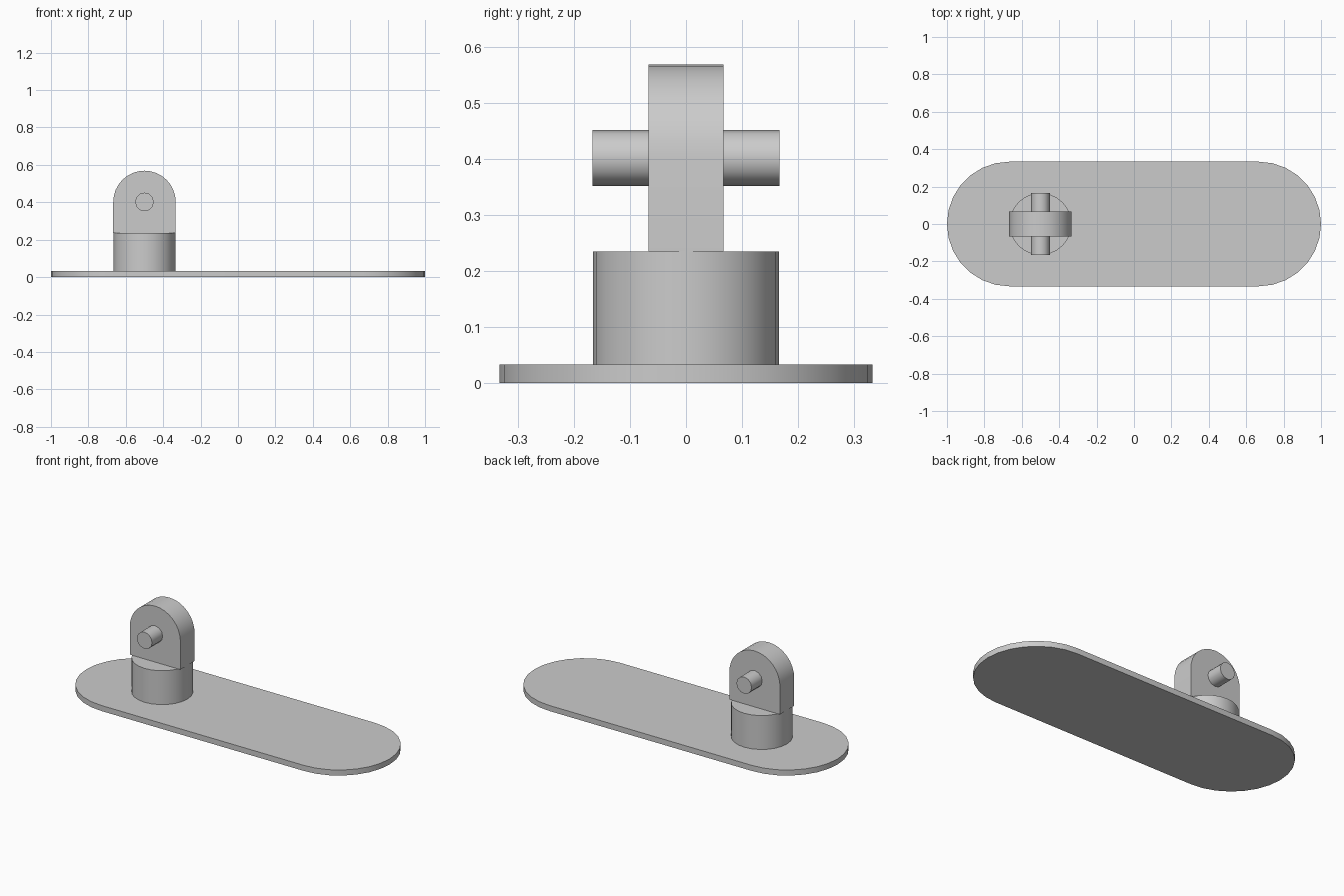
import bpy, bmesh
from math import cos, sin, pi, radians
from mathutils import Matrix

cube = bpy.data.objects.get("Cube")
if cube:
    bpy.data.objects.remove(cube, do_unlink=True)

grey = bpy.data.materials.new("plain_grey")
grey.use_nodes = True
colour = (0.6, 0.6, 0.6, 1)
grey.diffuse_color = colour
grey.node_tree.nodes["Principled BSDF"].inputs["Base Color"].default_value = colour


def arc(cx, cy, r, start, end, steps):
    """Points along an arc, angles in degrees."""
    angles = [radians(start + (end - start) * i / steps) for i in range(steps + 1)]
    return [(cx + r * cos(a), cy + r * sin(a)) for a in angles]


def extrude(name, outline, depth, matrix):
    """Extrude a closed outline along local z and place it with a matrix."""
    bm = bmesh.new()
    face = bm.faces.new([bm.verts.new((u, v, 0)) for u, v in outline])
    result = bmesh.ops.extrude_face_region(bm, geom=[face])
    top = [g for g in result["geom"] if isinstance(g, bmesh.types.BMVert)]
    bmesh.ops.translate(bm, verts=top, vec=(0, 0, depth))
    bmesh.ops.transform(bm, matrix=matrix, verts=bm.verts)
    bmesh.ops.recalc_face_normals(bm, faces=bm.faces)
    mesh = bpy.data.meshes.new(name)
    bm.to_mesh(mesh)
    bm.free()
    mesh.materials.append(grey)
    obj = bpy.data.objects.new(name, mesh)
    bpy.context.collection.objects.link(obj)
    bpy.ops.object.select_all(action="DESELECT")
    obj.select_set(True)
    bpy.context.view_layer.objects.active = obj
    bpy.ops.object.shade_smooth_by_angle(angle=radians(35))
    return obj


post_x = -0.5
plate_top, post_top, pin_z = 0.033, 0.235, 0.402
radius = 0.167


def upright(half_depth):
    """Local outline in the x-z plane, extruded from front to back."""
    return Matrix.Translation((post_x, half_depth, pin_z)) @ Matrix.Rotation(pi / 2, 4, "X")


# Base plate with rounded ends
end_r = 0.333
plate = arc(1 - end_r, 0, end_r, -90, 90, 14) + arc(end_r - 1, 0, end_r, 90, 270, 14)
extrude("base_plate", plate, plate_top, Matrix())

# Round post
post = arc(0, 0, 0.166, 0, 360, 24)[:-1]
extrude("post", post, post_top - plate_top, Matrix.Translation((post_x, 0, plate_top)))

# Lug with a rounded top
drop = post_top - pin_z
lug = [(-radius, drop), (radius, drop)] + arc(0, 0, radius, 0, 180, 16)
extrude("lug", lug, 0.134, upright(0.067))

# Cross pin through the lug
pin = arc(0, 0, 0.05, 0, 360, 12)[:-1]
extrude("cross_pin", pin, radius * 2, upright(radius))
